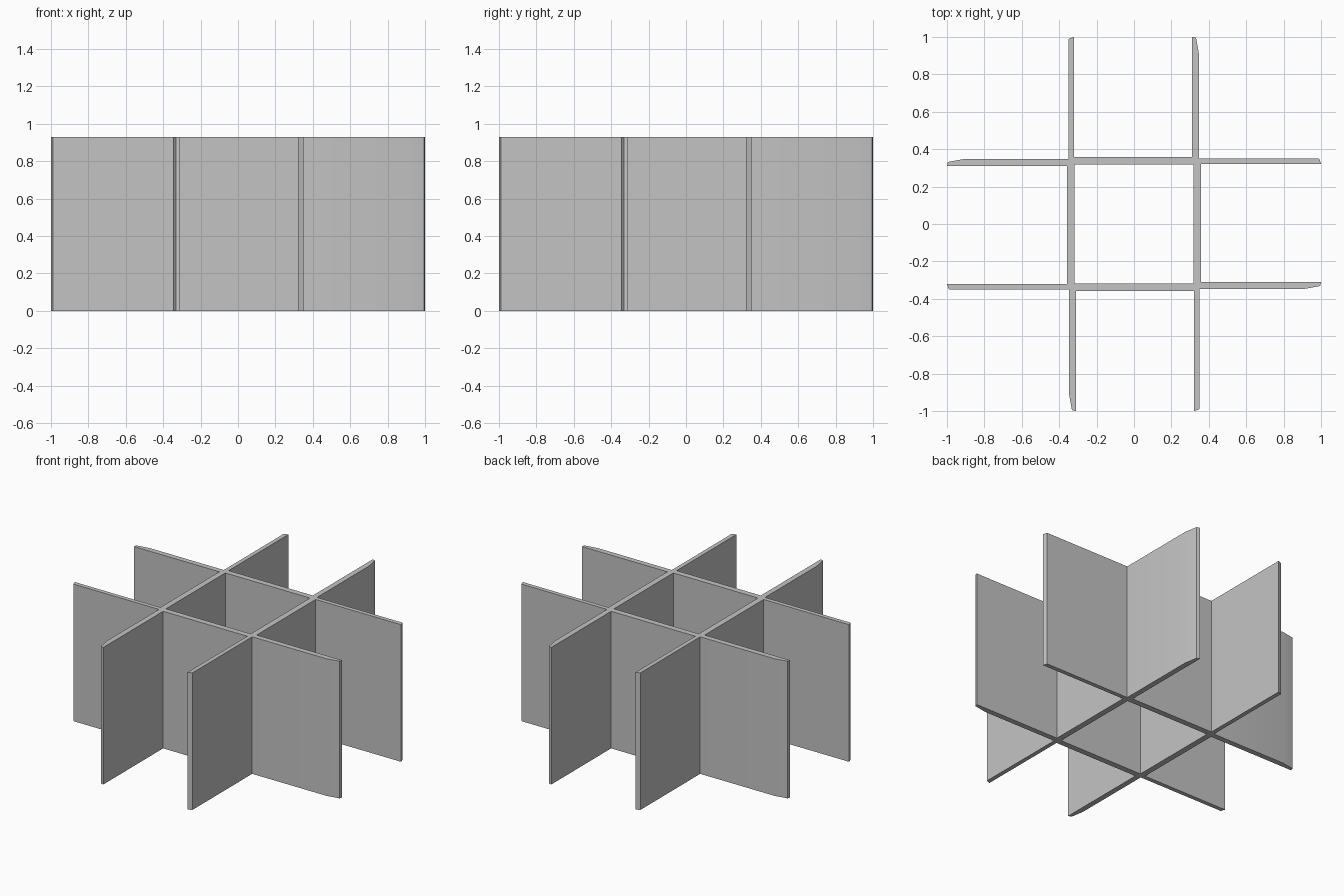
import bpy, bmesh, math
from mathutils import Matrix

cube = bpy.data.objects.get("Cube")
if cube:
    bpy.data.objects.remove(cube, do_unlink=True)

HEIGHT = 0.93

grey = bpy.data.materials.new("plain grey")
grey.use_nodes = True
colour = (0.55, 0.55, 0.55, 1)
grey.diffuse_color = colour
grey.node_tree.nodes["Principled BSDF"].inputs["Base Color"].default_value = colour

# Plan outline of one panel: bevelled left end, thicker middle, slanted right end.
# The steps in thickness fall inside the crossings.
CROSS = 0.333
outline = [
    (-1, 0.311), (-CROSS, 0.311), (-CROSS, 0.318), (CROSS, 0.318),
    (CROSS, 0.321), (1, 0.321), (0.99, 0.35), (CROSS, 0.35),
    (CROSS, 0.358), (-CROSS, 0.358), (-CROSS, 0.348),
    (-0.905, 0.348), (-0.995, 0.332),
]


def make_panel(name, quarter_turns):
    bm = bmesh.new()
    base = bm.faces.new([bm.verts.new((x, y, 0)) for x, y in outline])
    top = bmesh.ops.extrude_face_region(bm, geom=[base])["geom"]
    bmesh.ops.translate(bm, vec=(0, 0, HEIGHT),
                        verts=[v for v in top if isinstance(v, bmesh.types.BMVert)])
    bm.transform(Matrix.Rotation(quarter_turns * math.pi / 2, 4, "Z"))
    bmesh.ops.recalc_face_normals(bm, faces=bm.faces)
    mesh = bpy.data.meshes.new(name)
    bm.to_mesh(mesh)
    bm.free()
    mesh.materials.append(grey)
    panel = bpy.data.objects.new(name, mesh)
    bpy.context.collection.objects.link(panel)
    return panel


# Four identical upright panels, each a quarter turn from the last
panels = [make_panel(name, i) for i, name in enumerate(
    ["back_panel", "right_panel", "front_panel", "left_panel"])]

# Soft shading across the shallow end bevels, sharp corners elsewhere
bpy.ops.object.select_all(action="DESELECT")
for panel in panels:
    panel.select_set(True)
bpy.context.view_layer.objects.active = panels[0]
bpy.ops.object.shade_smooth_by_angle(angle=math.radians(30))
